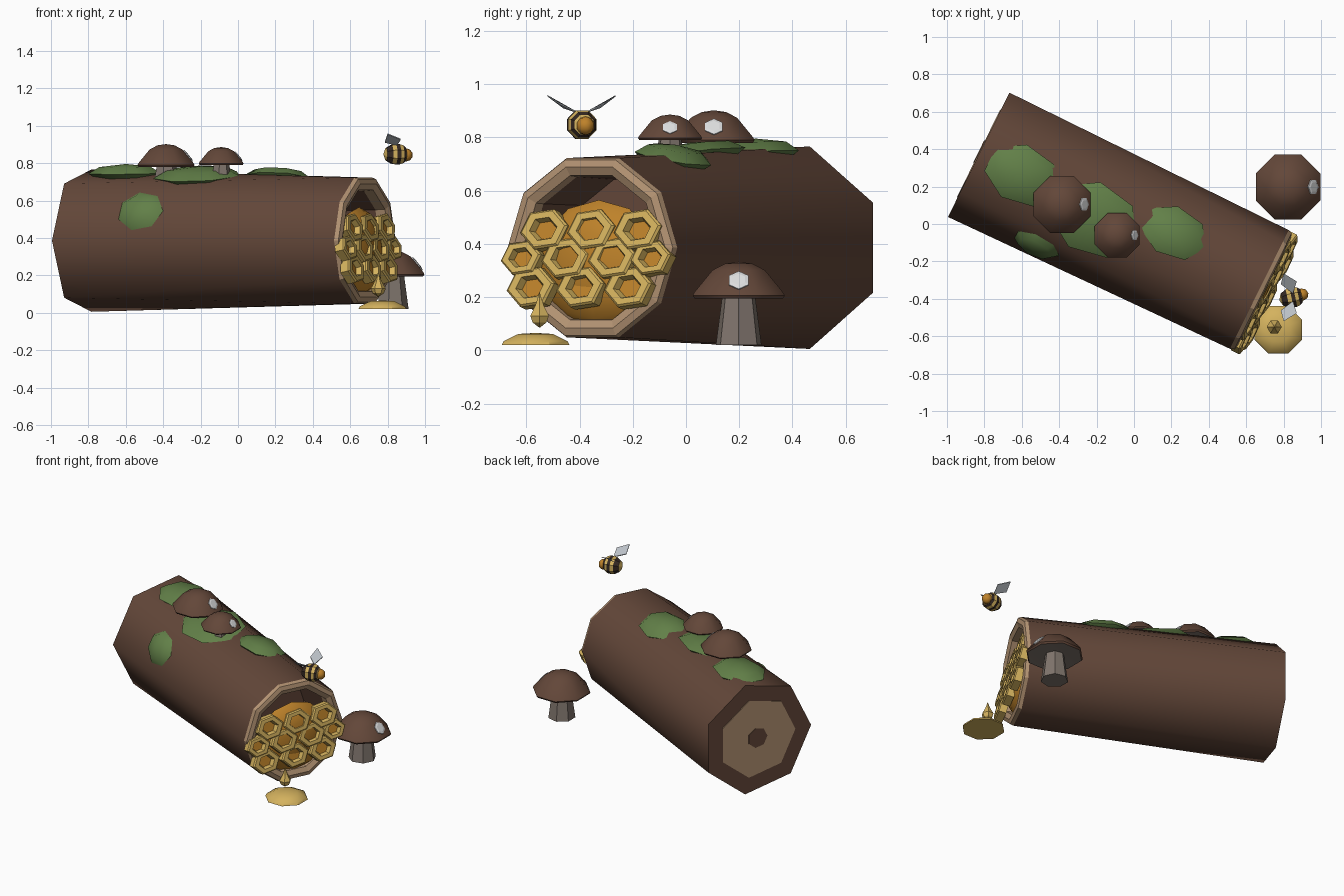
import bpy, bmesh, math
from mathutils import Matrix, Vector

if "Cube" in bpy.data.objects:
    bpy.data.objects.remove(bpy.data.objects["Cube"])

T = Matrix.Translation
def R(deg, axis): return Matrix.Rotation(math.radians(deg), 4, axis)
def S(x, y, z): return Matrix.Diagonal((x, y, z, 1))

def colour(name, r, g, b):
    m = bpy.data.materials.new(name)
    lin = [((c / 255 + 0.055) / 1.055) ** 2.4 for c in (r, g, b)]
    m.diffuse_color = (*lin, 1)
    m.use_nodes = True
    m.node_tree.nodes["Principled BSDF"].inputs["Base Color"].default_value = m.diffuse_color
    return m

BARK = colour("bark_brown", 99, 71, 57)
WOOD = colour("cut_wood", 178, 146, 114)
GOLD = colour("comb_gold", 212, 178, 94)
AMBER = colour("honey_amber", 190, 130, 42)
MOSS = colour("moss_green", 98, 128, 72)
STEM = colour("stem_grey", 128, 117, 109)
WHITE = colour("spot_white", 220, 221, 222)
WING = colour("wing_grey", 186, 192, 198)
DARK = colour("stripe_dark", 52, 40, 34)

def finish(name, bm, mats, smooth=None):
    bmesh.ops.remove_doubles(bm, verts=bm.verts, dist=1e-5)
    bmesh.ops.recalc_face_normals(bm, faces=bm.faces)
    me = bpy.data.meshes.new(name)
    bm.to_mesh(me)
    bm.free()
    for m in mats:
        me.materials.append(m)
    ob = bpy.data.objects.new(name, me)
    bpy.context.collection.objects.link(ob)
    if smooth:
        bpy.ops.object.select_all(action='DESELECT')
        ob.select_set(True)
        bpy.context.view_layer.objects.active = ob
        bpy.ops.object.shade_smooth_by_angle(angle=math.radians(smooth))
    return ob

def lathe(name, profile, n, mat, mats, turn=0, rule=None, smooth=None):
    """Spin (radius, height) points round z; rule gives a material per segment."""
    bm = bmesh.new()
    rings = []
    for r, h in profile:
        ang = [math.radians(turn) + math.tau * k / n for k in range(n)]
        if r == 0:
            rings.append([bm.verts.new(mat @ Vector((0, 0, h)))] * n)
        else:
            rings.append([bm.verts.new(mat @ Vector((r * math.cos(a), r * math.sin(a), h))) for a in ang])
    for i, (lo, hi) in enumerate(zip(rings, rings[1:])):
        for k in range(n):
            j = (k + 1) % n
            corners = list(dict.fromkeys((lo[k], lo[j], hi[j], hi[k])))
            bm.faces.new(corners).material_index = rule[i] if rule else 0
    return finish(name, bm, mats, smooth)

# Log frame: x runs along the log, origin under the open end
LOG = T((0.67, -0.35, 0)) @ R(-26.3, 'Z')
AX = R(90, 'Y')
CZ, LEN = 0.386, 1.664

# Log: seven-sided closed end hulled to a ten-sided open end
bm = bmesh.new()
for n, rad, x in ((7, 0.39, -LEN), (10, 0.354, 0)):
    for k in range(n):
        a = math.pi + math.tau * k / n
        bm.verts.new((x, rad * math.cos(a), CZ + rad * math.sin(a)))
bmesh.ops.convex_hull(bm, input=bm.verts)
bm.normal_update()
bmesh.ops.delete(bm, geom=[f for f in bm.faces if f.normal.x > 0.95], context='FACES_ONLY')
bm.transform(LOG)
finish("log", bm, [BARK], 60)

# Open end: pale rim, then the dark hollow
END = LOG @ T((0, 0, CZ)) @ AX
lathe("log_rim_and_hollow",
      [(0.354, 0), (0.346, 0.022), (0.318, 0.03), (0.285, 0.015), (0.28, -0.04), (0.27, -0.35), (0, -0.35)],
      10, END, [WOOD, BARK], 18, [0, 0, 0, 0, 1, 1])

# Closed end: heartwood plate and core
BACK = LOG @ T((-LEN, 0, CZ)) @ AX
lathe("heartwood", [(0.275, 0.01), (0.275, -0.004), (0, -0.004)], 7, BACK, [WOOD], -90)
lathe("heartwood_core", [(0.07, 0), (0.07, -0.008), (0, -0.008)], 7, BACK, [BARK], -90)

def ball(name, mat, mats, n=8, steps=4, smooth=60):
    prof = [(math.sin(math.pi * i / steps) if 0 < i < steps else 0, -math.cos(math.pi * i / steps))
            for i in range(steps + 1)]
    return lathe(name, prof, n, mat, mats, smooth=smooth)

# Honey mass filling the hollow
ball("honey_mass", LOG @ T((-0.03, 0.01, 0.325)) @ S(0.085, 0.255, 0.24) @ AX, [AMBER], 12, 6)

# Honeycomb: three rows of hexagonal cells with sunken amber floors
rows = [(0.457, 0.045, (-0.186, 0.01, 0.206)),
        (0.35, 0.06, (-0.275, -0.09, 0.106, 0.268)),
        (0.24, 0.075, (-0.228, -0.02, 0.18))]
for z, x, ys in rows:
    for y in ys:
        w = 0.085 if abs(y) > 0.25 else 0.1
        cell = [(w, -0.055), (w, -0.008), (w * 0.9, 0), (w * 0.58, 0), (w * 0.45, -0.028), (0, -0.028)]
        lathe("comb_cell", cell, 6, LOG @ T((x, y, z)) @ R(-12, 'Y') @ S(1, 1, 0.82) @ R(10, 'X') @ AX,
              [GOLD, AMBER], 30, [0, 0, 0, 0, 1])

# Honey drip and puddle
lathe("honey_drip", [(0, 0.085), (0.03, 0.105), (0.04, 0.13), (0.018, 0.17), (0, 0.22)], 6,
      T((0.75, -0.55, 0)), [GOLD])
lathe("honey_puddle", [(0, 0.02), (0.138, 0.02), (0.13, 0.035), (0.07, 0.062), (0, 0.066)], 8,
      T((0.772, -0.565, 0)), [GOLD], 22.5, smooth=40)

# Mushrooms: cap with grey underside, stem and one white spot
def mushroom(label, x, y, z, rad, foot, stem):
    at = T((x, y, z))
    cap = [(0, 0.04), (0.96, 0), (1, 0.06), (0.96, 0.13), (0.57, 0.57), (0.3, 0.7), (0, 0.74)]
    lathe(label + "_cap", cap, 8, at @ S(rad, rad, rad), [STEM, BARK], 22.5, [0, 1, 1, 1, 1, 1], 40)
    lathe(label + "_stem", [(0, foot - z), (stem, foot - z), (stem * 0.72, 0.05 * rad)], 7, at, [STEM])
    lathe(label + "_spot", [(0.23, -0.03), (0.23, 0.02), (0.15, 0.04), (0, 0.04)], 6,
          at @ S(rad, rad, rad) @ T((0.71, 0, 0.36)) @ R(51, 'Y'), [WHITE])

mushroom("ground_mushroom", 0.824, 0.198, 0.195, 0.187, 0.02, 0.088)
mushroom("large_log_mushroom", -0.385, 0.105, 0.78, 0.165, 0.68, 0.075)
mushroom("small_log_mushroom", -0.09, -0.06, 0.79, 0.13, 0.68, 0.06)

# Moss pads lying on the bark: place along the log, angle round it, half sizes
for x, ang, lift, sx, sy in ((-1.41, 92, 0.36, 0.21, 0.16), (-0.96, 99, 0.35, 0.25, 0.2),
                             (-0.545, 78, 0.345, 0.19, 0.14), (-1.174, 153, 0.345, 0.14, 0.12)):
    ball("moss_pad", LOG @ T((x, 0, CZ)) @ R(ang - 90, 'X') @ T((0, 0, lift)) @ S(sx, sy, 0.05),
         [MOSS], 7, 4, 70)

# Bee: striped body, amber head, two raised wings
BEE = T((0.85, -0.392, 0.848)) @ R(12, 'Z')
lathe("bee_body", [(0, -0.075), (0.036, -0.06), (0.054, -0.03), (0.058, -0.008), (0.058, 0.012),
                   (0.052, 0.03), (0.04, 0.045), (0, 0.058)], 8, BEE @ AX, [GOLD, DARK],
      22.5, [0, 1, 0, 1, 0, 1, 0])
ball("bee_head", BEE @ T((0.052, 0.004, -0.004)) @ S(0.035, 0.035, 0.035), [AMBER], 8, 5)
for side, label in ((1, "left"), (-1, "right")):
    bm = bmesh.new()
    pts = ((0.0, 0.02, 0.045), (0.02, 0.085, 0.078), (-0.05, 0.128, 0.106), (-0.065, 0.07, 0.062))
    low = [bm.verts.new((0.85 + x, -0.392 + side * y, 0.848 + z)) for x, y, z in pts]
    top = [bm.verts.new(v.co + Vector((0, 0, 0.005))) for v in low]
    bm.faces.new(low)
    bm.faces.new(top)
    for k in range(4):
        bm.faces.new((low[k], low[k - 1], top[k - 1], top[k]))
    finish("bee_wing_" + label, bm, [WING])
